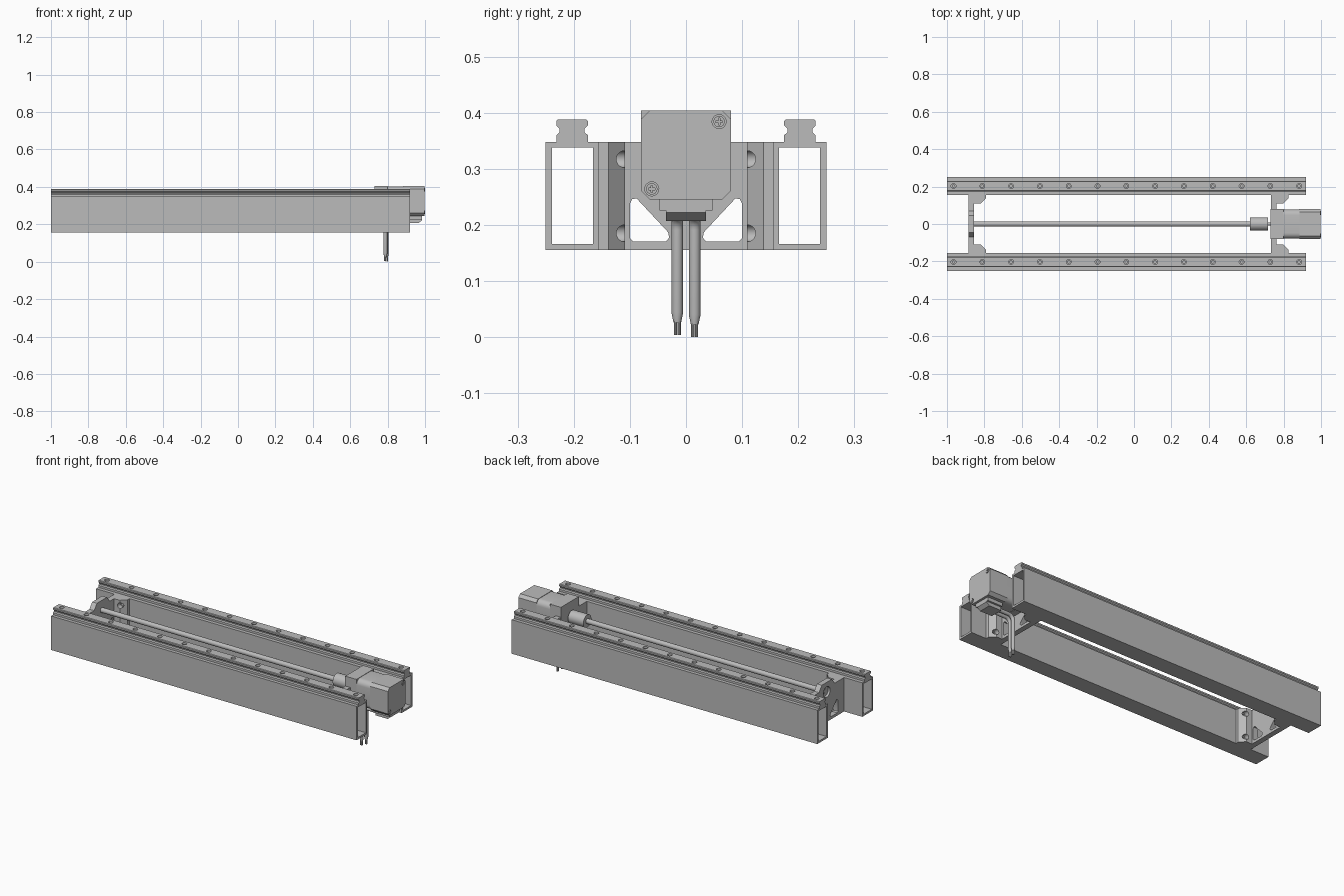
import bpy, bmesh, math
from mathutils import Vector

cube = bpy.data.objects.get("Cube")
if cube:
    bpy.data.objects.remove(cube, do_unlink=True)

grey = bpy.data.materials.new("machined_grey")
grey.use_nodes = True
grey.diffuse_color = (0.5, 0.5, 0.5, 1)
grey.node_tree.nodes["Principled BSDF"].inputs["Base Color"].default_value = (0.5, 0.5, 0.5, 1)

AXES = {"x": lambda u, v, w: (w, u, v),   # profile in (y, z)
        "y": lambda u, v, w: (u, w, v),   # profile in (x, z)
        "z": lambda u, v, w: (u, v, w)}   # profile in (x, y)


def solid(name, prisms):
    """One object from several prisms (axis, profile, start, end)."""
    bm = bmesh.new()
    for axis, pts, a, b in prisms:
        place = AXES[axis]
        lo = [bm.verts.new(place(u, v, a)) for u, v in pts]
        hi = [bm.verts.new(place(u, v, b)) for u, v in pts]
        bm.faces.new(lo)
        bm.faces.new(hi)
        for i in range(len(pts)):
            j = (i + 1) % len(pts)
            bm.faces.new((lo[i], lo[j], hi[j], hi[i]))
    bmesh.ops.recalc_face_normals(bm, faces=bm.faces[:])
    mesh = bpy.data.meshes.new(name)
    bm.to_mesh(mesh)
    bm.free()
    mesh.materials.append(grey)
    ob = bpy.data.objects.new(name, mesh)
    bpy.context.collection.objects.link(ob)
    return ob


def activate(ob):
    bpy.ops.object.select_all(action="DESELECT")
    ob.select_set(True)
    bpy.context.view_layer.objects.active = ob


def cut(ob, prisms):
    cutter = solid("cutter", prisms)
    cutter.hide_render = True
    mod = ob.modifiers.new("cut", "BOOLEAN")
    mod.operation, mod.solver, mod.object = "DIFFERENCE", "EXACT", cutter
    activate(ob)
    bpy.ops.object.modifier_apply(modifier=mod.name)
    bpy.data.objects.remove(cutter, do_unlink=True)


def smooth(ob):
    activate(ob)
    bpy.ops.object.shade_smooth_by_angle(angle=math.radians(31))


def mirror_y(ob):
    ob.modifiers.new("mirror", "MIRROR").use_axis = (False, True, False)


def rect(u0, u1, v0, v1):
    return [(u0, v0), (u1, v0), (u1, v1), (u0, v1)]


def circle(u, v, r, n=24):
    return [(u + r * math.cos(2 * math.pi * i / n), v + r * math.sin(2 * math.pi * i / n))
            for i in range(n)]


def rounded(u0, u1, v0, v1, r, n=6):
    pts = []
    corners = [(u1 - r, v1 - r), (u0 + r, v1 - r), (u0 + r, v0 + r), (u1 - r, v0 + r)]
    for k, (u, v) in enumerate(corners):
        for i in range(n + 1):
            a = math.pi / 2 * (k + i / n)
            pts.append((u + r * math.cos(a), v + r * math.sin(a)))
    return pts


def flip(pts):
    return [(-u, v) for u, v in pts]


X0, X1 = -1.0, 0.92        # beam ends
Z0, Z1 = 0.155, 0.348      # beam bottom and top
AXIS_Z = 0.325             # screw height
RAIL_Y = 0.203

# Hollow box beams
beam = solid("side_beams", [("x", rect(0.155, 0.25, Z0, Z1), X0, X1)])
cut(beam, [("x", rect(0.166, 0.239, 0.166, 0.338), X0 - 0.1, X1 + 0.1)])
mirror_y(beam)

# Grooved guide rails with counterbored holes
half = [(0.028, Z1), (0.028, 0.360), (0.022, 0.365), (0.022, 0.371),
        (0.028, 0.377), (0.028, 0.385), (0.025, 0.388)]
profile = [(RAIL_Y + u, v) for u, v in half] + [(RAIL_Y - u, v) for u, v in reversed(half)]
rail = solid("guide_rails", [("x", profile, X0, X1)])
spots = [-0.965 + 0.154 * i for i in range(13)]
cut(rail, [("z", circle(x, RAIL_Y, 0.013, 16), 0.370, 0.4) for x in spots])
cut(rail, [("z", circle(x, RAIL_Y, 0.007, 12), 0.352, 0.38) for x in spots])
smooth(rail)
mirror_y(rail)


# End brackets: plate, tapered feet, lightening windows, bolt holes
def bracket(name, x):
    plate = [(-0.155, Z0), (0.155, Z0), (0.155, Z1), (0.07, Z1), (0.045, 0.38),
             (-0.045, 0.38), (-0.07, Z1), (-0.155, Z1)]
    window = [(0.094, 0.17), (0.1, 0.176), (0.1, 0.238), (0.096, 0.246), (0.088, 0.247),
              (0.032, 0.187), (0.03, 0.177), (0.036, 0.17)]
    ob = solid(name, [("x", plate, x, x + 0.03)])
    cut(ob, [("x", window, x - 0.1, x + 0.1), ("x", flip(window), x - 0.1, x + 0.1)])
    foot = [(x + 0.03, 0.155), (x + 0.095, 0.155), (x + 0.095, 0.138),
            (x + 0.066, 0.109), (x + 0.03, 0.109)]
    feet = solid(name + "_feet", [("z", foot, Z0, Z1)])
    levels = (0.185, 0.317)
    cut(feet, [("y", circle(x + 0.066, z, 0.015), 0.09, 0.135) for z in levels])
    cut(feet, [("y", circle(x + 0.066, z, 0.008, 16), 0.12, 0.15) for z in levels])
    mirror_y(feet)
    for part in (ob, feet):
        smooth(part)
    return ob


idle = bracket("idle_end_bracket", -0.885)
cut(idle, [("x", circle(0, AXIS_Z, 0.03), -0.9, -0.872)])
bracket("motor_end_bracket", 0.732)

# Drive screw, coupling and motor shaft
for name, r, a, b in (("drive_screw", 0.014, -0.876, 0.63),
                      ("shaft_coupling", 0.036, 0.62, 0.717),
                      ("motor_shaft", 0.009, 0.71, 0.74)):
    smooth(solid(name, [("x", circle(0, AXIS_Z, r, 32), a, b)]))

# Motor: square flange, round-cornered body, chamfered rear cover
M0, M1, W = 0.245, 0.404, 0.08
flange = [(-W, M1), (-W, M0 + 0.016), (-W + 0.016, M0),
          (W - 0.016, M0), (W, M0 + 0.016), (W, M1)]
solid("motor_flange", [("x", flange, 0.730, 0.80)])
smooth(solid("motor_body", [("x", rounded(-0.078, 0.078, M0 + 0.002, M1 - 0.002, 0.03), 0.80, 0.885)]))
cover = flange[1:5] + [(W, M1 - 0.016), (W - 0.016, M1), (-W + 0.016, M1), (-W, M1 - 0.016)]
rear = solid("motor_rear_cover", [("x", cover, 0.885, 0.998)])
screws = [(0.059, 0.384), (-0.061, 0.264)]
cut(rear, [("x", circle(y, z, 0.0125), 0.985, 1.1) for y, z in screws])
smooth(rear)

# Cross-slotted cover screws
heads = solid("cover_screws", [("x", circle(y, z, 0.010), 0.98, 1.0) for y, z in screws])
cut(heads, [("x", rect(y - 0.006, y + 0.006, z - 0.0015, z + 0.0015), 0.993, 1.1) for y, z in screws])
cut(heads, [("x", rect(y - 0.0015, y + 0.0015, z - 0.006, z + 0.006), 0.993, 1.1) for y, z in screws])
smooth(heads)

# Cable connector under the motor
solid("connector_base", [("x", rect(-0.047, 0.047, 0.226, 0.247), 0.89, 0.985)])
nose = [(0.89, 0.23), (0.89, 0.207), (0.965, 0.207), (0.985, 0.222), (0.985, 0.23)]
solid("connector_nose", [("y", nose, -0.036, 0.036)])


# Cables: straight run, bend, drop, tapered jacket and bare wires
def cable(name, x, y, bottom):
    top, bend = 0.221, 0.03
    path = [(0.93, top, 1)]
    for i in range(9):
        a = math.pi / 2 * i / 8
        path.append((x + bend - bend * math.sin(a), top - bend + bend * math.cos(a), 1))
    path += [(x, bottom + 0.04, 1), (x, bottom + 0.022, 0.65)]
    curve = bpy.data.curves.new(name, "CURVE")
    curve.dimensions = "3D"
    curve.bevel_depth = 0.0105
    curve.bevel_resolution = 4
    curve.use_fill_caps = True
    spline = curve.splines.new("POLY")
    spline.points.add(len(path) - 1)
    for p, (px, pz, r) in zip(spline.points, path):
        p.co = (px, y, pz, 1)
        p.radius = r
    curve.materials.append(grey)
    ob = bpy.data.objects.new(name, curve)
    bpy.context.collection.objects.link(ob)
    activate(ob)
    bpy.ops.object.convert(target="MESH")
    smooth(bpy.context.object)
    wires = [("z", circle(x + dx, y + dy, 0.003, 10), bottom, bottom + 0.025)
             for dx in (-0.0033, 0.0033) for dy in (-0.0033, 0.0033)]
    smooth(solid(name + "_wires", wires))


cable("right_cable", 0.788, -0.0155, 0.004)
cable("left_cable", 0.795, 0.0155, 0.0)
